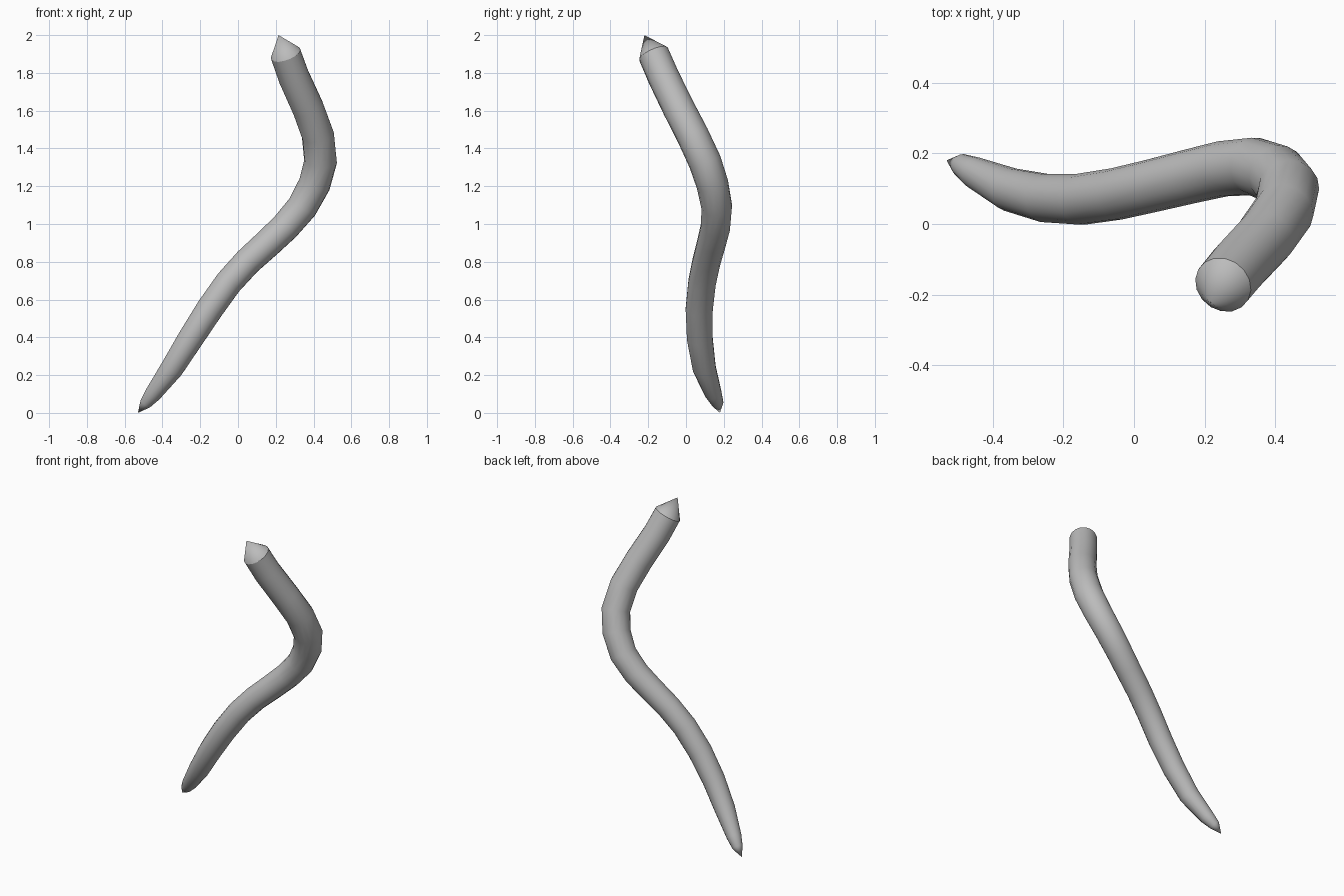
import bpy, bmesh, math
from mathutils import Vector

cube = bpy.data.objects.get("Cube")
if cube:
    bpy.data.objects.remove(cube)

SIDES = 16
# Centre line from the lower tip to the upper end: x, y, z, radius
PATH = [
    (-.49, .167, .05, .032), (-.45, .145, .10, .045), (-.35, .097, .235, .062),
    (-.25, .073, .395, .069), (-.15, .07, .55, .073), (-.05, .085, .69, .074),
    (.05, .108, .80, .075), (.16, .135, .90, .077), (.25, .156, .985, .079),
    (.34, .163, 1.09, .082), (.405, .14, 1.21, .085), (.437, .10, 1.33, .087),
    (.423, .035, 1.47, .086), (.37, -.04, 1.615, .085), (.295, -.12, 1.78, .084),
    (.252, -.172, 1.9, .083),
]
LOWER_TIP = Vector((-.53, .18, .0))
UPPER_TIP = Vector((.215, -.22, 2.0))

centres = [Vector(p[:3]) for p in PATH]
bm = bmesh.new()

# Rings carried along the path without twisting
rings = []
side = Vector((1, 0, 0))
for i, p in enumerate(PATH):
    before = centres[i - 1] if i else LOWER_TIP
    after = centres[i + 1] if i + 1 < len(PATH) else UPPER_TIP
    tangent = ((centres[i] - before).normalized() + (after - centres[i]).normalized()).normalized()
    side = (side - tangent * side.dot(tangent)).normalized()
    up = tangent.cross(side)
    ring = []
    for k in range(SIDES):
        a = math.tau * k / SIDES
        ring.append(bm.verts.new(centres[i] + (side * math.cos(a) + up * math.sin(a)) * p[3]))
    rings.append(ring)

# Body walls
for lower, upper in zip(rings, rings[1:]):
    for k in range(SIDES):
        n = (k + 1) % SIDES
        bm.faces.new((lower[k], lower[n], upper[n], upper[k]))

# Pointed ends
for ring, tip in ((rings[0], LOWER_TIP), (rings[-1], UPPER_TIP)):
    apex = bm.verts.new(tip)
    for k in range(SIDES):
        bm.faces.new((ring[k], ring[(k + 1) % SIDES], apex))
bmesh.ops.recalc_face_normals(bm, faces=bm.faces)

mesh = bpy.data.meshes.new("curved_stem")
bm.to_mesh(mesh)
bm.free()
stem = bpy.data.objects.new("curved_stem", mesh)
bpy.context.collection.objects.link(stem)

# Plain grey surface
grey = bpy.data.materials.new("plain_grey")
grey.use_nodes = True
colour = (.5, .5, .5, 1)
grey.diffuse_color = colour
grey.node_tree.nodes["Principled BSDF"].inputs["Base Color"].default_value = colour
mesh.materials.append(grey)

bpy.ops.object.select_all(action='DESELECT')
stem.select_set(True)
bpy.context.view_layer.objects.active = stem
bpy.ops.object.shade_smooth_by_angle(angle=math.radians(30))
